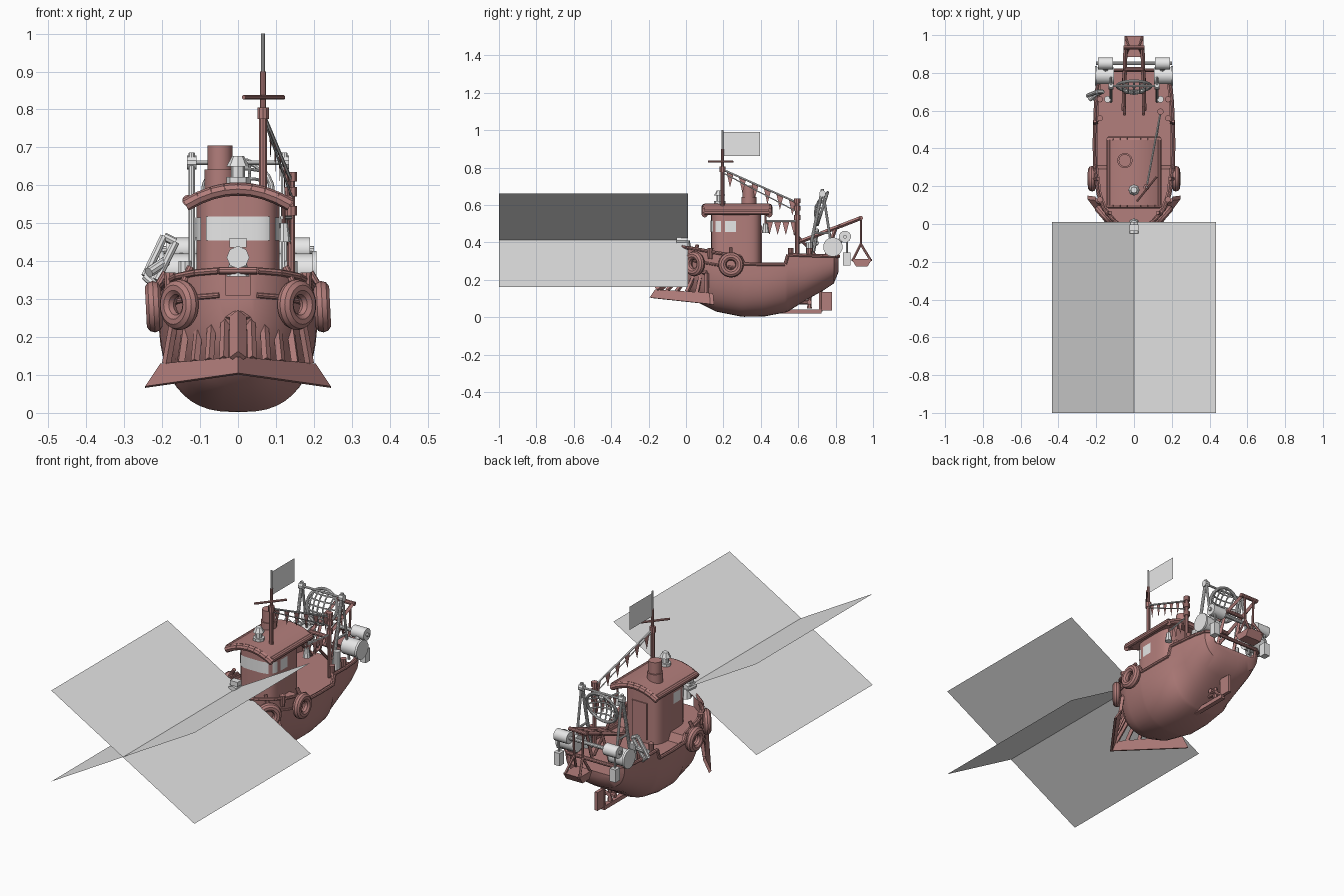
import bpy, bmesh, math
from mathutils import Vector, Matrix

if "Cube" in bpy.data.objects:
    bpy.data.objects.remove(bpy.data.objects["Cube"])


def material(name, rgb):
    m = bpy.data.materials.new(name)
    m.use_nodes = True
    m.diffuse_color = (*rgb, 1)
    m.node_tree.nodes["Principled BSDF"].inputs["Base Color"].default_value = (*rgb, 1)
    return m


ROSE = material("dusty_rose", (0.45, 0.21, 0.20))
GREY = material("pale_grey", (0.8, 0.8, 0.8))


def finish(bm, name, mat, angle=35):
    bmesh.ops.recalc_face_normals(bm, faces=bm.faces)
    me = bpy.data.meshes.new(name)
    bm.to_mesh(me)
    bm.free()
    me.materials.append(mat)
    me.shade_smooth()
    me.set_sharp_from_angle(angle=math.radians(angle))
    ob = bpy.data.objects.new(name, me)
    bpy.context.scene.collection.objects.link(ob)
    return ob


def loft(name, rings, mat, closed=True, caps=True):
    bm = bmesh.new()
    rows = [[bm.verts.new(p) for p in r] for r in rings]
    n = len(rows[0])
    for a, b in zip(rows, rows[1:]):
        for i in range(n if closed else n - 1):
            j = (i + 1) % n
            bm.faces.new((a[i], a[j], b[j], b[i]))
    if caps:
        bm.faces.new(rows[0])
        bm.faces.new(rows[-1])
    return finish(bm, name, mat)


def sheet(name, pts, mat):
    bm = bmesh.new()
    bm.faces.new([bm.verts.new(p) for p in pts])
    return finish(bm, name, mat)


def rod(name, a, b, r, mat, r2=None, sides=10):
    a, b = Vector(a), Vector(b)
    d = b - a
    m = Matrix.Translation((a + b) / 2) @ d.to_track_quat("Z", "Y").to_matrix().to_4x4()
    bm = bmesh.new()
    bmesh.ops.create_cone(bm, cap_ends=True, segments=sides, radius1=r,
                          radius2=r if r2 is None else r2, depth=d.length, matrix=m)
    return finish(bm, name, mat)


def path(name, pts, r, mat):
    for a, b in zip(pts, pts[1:]):
        rod(name, a, b, r, mat, sides=8)


def box(name, c, s, mat):
    bm = bmesh.new()
    bmesh.ops.create_cube(bm, size=1, matrix=Matrix.Translation(c) @ Matrix.Diagonal((*s, 1)))
    return finish(bm, name, mat)


def ring(name, c, axis, R, r, mat, n=24, k=10):
    m = Matrix.Translation(c) @ Vector(axis).to_track_quat("Z", "Y").to_matrix().to_4x4()
    rings = []
    for i in range(n + 1):
        a = math.tau * i / n
        rings.append([m @ Vector(((R + r * math.cos(b)) * math.cos(a),
                                  (R + r * math.cos(b)) * math.sin(a), r * math.sin(b)))
                      for b in (math.tau * j / k for j in range(k))])
    ob = loft(name, rings, mat, caps=False)
    bm = bmesh.new()
    bm.from_mesh(ob.data)
    bmesh.ops.remove_doubles(bm, verts=bm.verts, dist=1e-5)
    bm.to_mesh(ob.data)
    bm.free()


# Hull: y, half width, keel height, gunwale height
stations = [(-.02, .05, .2, .375), (.02, .11, .13, .37), (.08, .16, .07, .36),
            (.16, .19, .03, .345), (.29, .207, .004, .325), (.31, .208, .002, .285),
            (.42, .21, .004, .283), (.53, .208, .025, .283), (.545, .207, .03, .335),
            (.64, .203, .09, .33), (.73, .195, .14, .328), (.79, .18, .18, .327),
            (.815, .15, .24, .326)]
rings = []
for y, w, zb, zt in stations:
    outer = []
    for i in range(-12, 13):
        t = i / 12 * math.pi / 2
        outer.append((math.copysign(w * abs(math.sin(t)) ** .75, t), y,
                      zt - (zt - zb) * max(math.cos(t), 0) ** .75))
    deck = .31 if y < .3 else .268
    wi = w - .018
    rings.append(outer + [(wi, y, zt), (wi, y, deck), (-wi, y, deck), (-wi, y, zt)])
loft("hull", rings, ROSE)
for s in (-1, 1):
    path("gunwale", [(s * w, y, zt) for y, w, zb, zt in stations], .009, ROSE)
    path("rub_rail", [(s * w * .99, y, zt - .065) for y, w, zb, zt in stations[:5]], .007, ROSE)
for z in (.326, .375):
    y, w = (.815, .15) if z < .35 else (-.02, .05)
    rod("end_rail", (-w, y, z), (w, y, z), .01, ROSE)

# Rudder and skeg
box("rudder", (0, .745, .085), (.018, .07, .1), ROSE)
rod("rudder_post", (0, .72, .03), (0, .72, .16), .01, ROSE)
box("skeg", (0, .6, .03), (.025, .25, .022), ROSE)
rod("propeller_shaft", (0, .52, .08), (0, .67, .08), .012, ROSE)
for a in range(4):
    d = Vector((math.cos(a * 1.57), 0, math.sin(a * 1.57))) * .035
    rod("propeller_blade", (0, .66, .08), Vector((0, .66, .08)) + d, .008, ROSE, .014, 6)

# Bow ram: two slanted planks in a V, with bars rising to the hull
for s in (-1, 1):
    low = [Vector((0, -.195, .105)), Vector((s * .245, .13, .07))]
    high = [Vector((0, -.165, .148)), Vector((s * .205, .125, .13))]
    rail = [Vector((0, -.03, .255)), Vector((s * .17, .11, .235))]
    back = Vector((0, .02, -.004))
    loft("ram_plank", [[l, h, h + back, l + back] for l, h in zip(low, high)], ROSE)
    rod("ram_rail", rail[0], rail[1], .014, ROSE, sides=4)
    for i in range(6):
        f = i / 5
        rod("ram_bar", high[0].lerp(high[1], f * .92) + back * .5,
            rail[0].lerp(rail[1], f), .022 if i == 0 else .012, ROSE, sides=4)

# Fenders
for s in (-1, 1):
    ring("bow_fender", (s * .155, .045, .285), (s * .75, -.66, 0), .045, .022, ROSE)
    ring("side_fender", (s * .222, .24, .28), (1, 0, .05), .046, .022, ROSE)
    rod("bow_fender_rope", (s * .15, .05, .33), (s * .125, .06, .385), .01, ROSE)
    rod("side_fender_rope", (s * .22, .24, .32), (s * .19, .24, .37), .01, ROSE)
    for y in (.13, .56, .66):
        rod("bollard", (s * .18, y, .31), (s * .18, y, .37), .013, ROSE, .016)


# Cabin with rounded corners and glazed bands
def plan(deg, grow=0):
    c, q = math.cos(math.radians(deg)), math.sin(math.radians(deg))
    return (math.copysign((.11 + grow) * abs(c) ** .5, c),
            .268 + math.copysign((.133 + grow) * abs(q) ** .5, q))


loft("cabin", [[(*plan(a), z) for a in range(0, 360, 6)] for z in (.27, .58)], ROSE)


def window(name, a0, a1, z0, z1):
    angles = [a0 + (a1 - a0) * i / 12 for i in range(13)]
    loft(name, [[(*plan(a, .003), z) for a in angles] for z in (z0, z1)], GREY, False, False)


window("front_window", -124, -56, .455, .518)
for a0, a1 in ((-41, -20), (-11, 0)):
    window("left_window", a0, a1, .455, .515)
    window("right_window", -180 - a1, -180 - a0, .455, .515)
box("cabin_door", (0, .402, .39), (.09, .008, .2), ROSE)

# Arched roof with a thick lip
xs = [i / 8 for i in range(-8, 9)]
arch = [(x * .138, .608 - .042 * x * x) for x in xs]
under = [(x * .13, .572 - .027 * x * x) for x in reversed(xs)]
loft("roof", [[(x, y, z) for x, z in arch + under] for y in (.1, .445)], ROSE)
for y in (.1, .445):
    path("roof_lip", [(x, y, z - .018) for x, z in arch[::2]], .017, ROSE)
for s in (-1, 1):
    rod("roof_side_lip", (s * .132, .1, .56), (s * .132, .445, .56), .015, ROSE)

# Funnel and roof lamp
rod("funnel_base", (-.048, .336, .59), (-.048, .336, .642), .04, ROSE, sides=20)
rod("funnel", (-.048, .336, .64), (-.048, .336, .705), .033, ROSE, sides=20)
rod("roof_lamp_base", (0, .18, .6), (0, .18, .622), .03, GREY, sides=8)
rod("roof_lamp_glass", (0, .18, .62), (0, .18, .652), .018, GREY, sides=8)
rod("roof_lamp_cap", (0, .18, .65), (0, .18, .677), .03, GREY, .016, 8)

# Bow searchlight and its crossed beams
rod("searchlight", (0, -.05, .41), (0, .01, .41), .03, GREY, .024, 8)
box("searchlight_top", (0, -.02, .448), (.045, .035, .025), GREY)
rod("searchlight_stand", (0, 0, .36), (0, 0, .41), .03, GREY, .02, 8)
for s in (-1, 1):
    sheet("light_beam", [(-.435, -1, .412 - s * .25), (.435, -1, .412 + s * .25),
                         (.435, .01, .412 + s * .25), (-.435, .01, .412 - s * .25)], GREY)

# Mast, yard and flag
mx, my = .066, .195
rod("mast", (mx, my, .58), (mx, my, .8), .011, ROSE)
rod("mast_collar", (mx, my, .775), (mx, my, .805), .016, ROSE)
rod("upper_mast", (mx, my, .8), (mx, my, .9), .008, ROSE)
rod("flag_pole", (mx, my, .9), (mx, my, 1), .005, GREY)
rod("yard", (.015, .12, .832), (.12, .25, .832), .006, ROSE)
sheet("flag", [(mx, .2, .862), (mx, .395, .862), (mx, .395, .99), (mx, .2, .99)], GREY)

# Bunting lines with pennants
rod("bunting_post", (.14, .595, .28), (.14, .595, .62), .011, ROSE)
for z in (.52, .57, .61):
    rod("post_collar", (.14, .595, z), (.14, .595, z + .025), .017, ROSE)


def bunting(a, b, count, size):
    a, b = Vector(a), Vector(b)
    rod("bunting_line", a, b, .005, GREY, sides=6)
    step = (b - a).normalized() * size * .5
    for i in range(count):
        p = a.lerp(b, (i + .6) / count)
        sheet("pennant", [p - step, p + step, p - Vector((0, 0, size * 1.9))], ROSE)


bunting((mx, my, .79), (.14, .595, .612), 6, .042)
bunting((.115, .42, .515), (.14, .595, .515), 4, .04)
rod("stay", (.07, .2, .77), (.145, .6, .56), .003, GREY, sides=6)
rod("lantern", (.12, .425, .45), (.12, .425, .5), .02, GREY, .012, 8)
rod("lantern_hanger", (.12, .425, .5), (.12, .425, .55), .005, ROSE)

# Stern frames, winch drums and tackle
for s in (-1, 1):
    x = s * .122
    top = (x, .73, .685)
    rod("frame_post", (x, .65, .3), top, .009, GREY)
    rod("frame_strut", (x, .79, .3), top, .007, GREY)
    rod("frame_brace", (x, .68, .45), (x, .77, .45), .006, GREY)
    rod("frame_pulley", (x - .013, .73, .66), (x + .013, .73, .66), .018, GREY)
    rod("winch_drum", (s * .105, .785, .375), (s * .2, .785, .375), .045, GREY, sides=14)
    rod("winch_flange", (s * .195, .785, .375), (s * .207, .785, .375), .052, GREY, sides=14)
    rod("rear_drum", (s * .11, .85, .43), (s * .19, .85, .43), .032, GREY, sides=14)
    rod("drum_bracket", (s * .15, .785, .375), (s * .15, .85, .43), .014, GREY)
    rod("stern_bitt", (s * .14, .66, .3), (s * .14, .66, .4), .018, GREY)
    rod("tackle_rope", (s * .17, .86, .41), (s * .17, .86, .34), .005, GREY)
    box("tackle_block", (s * .17, .86, .31), (.035, .04, .07), GREY)
rod("rear_axle", (-.2, .85, .43), (.2, .85, .43), .01, GREY)
rod("frame_bar", (-.122, .73, .66), (.122, .73, .66), .006, GREY)

# Landing net: hoop with sagging cords
centre, up = Vector((0, .73, .58)), Vector((0, .3, .954))
side, out = Vector((1, 0, 0)), Vector((0, .954, -.3))
ring("net_hoop", centre, out, .09, .008, GREY)
for i in (-2, -1, 0, 1, 2):
    u = i * .03
    h = math.sqrt(.09 ** 2 - u * u)
    for p, q in ((side, up), (up, side)):
        cord = [centre + p * u + q * v - out * (.0081 - u * u - v * v) * 5
                for v in (-h, -h / 2, 0, h / 2, h)]
        path("net_cord", cord, .004, GREY)

# Rear boom and hanging grab
for s in (-1, 1):
    rod("boom_arm", (s * .055, .6, .4), (s * .045, .935, .53), .011, ROSE, sides=4)
    rod("boom_leg", (s * .055, .74, .3), (s * .05, .8, .475), .01, ROSE, sides=4)
    rod("boom_stay", (s * .05, .58, .45), (s * .055, .72, .3), .008, ROSE)
    for dy in (-.05, .05):
        rod("grab_link", (s * .025, .935, .39), (s * .045, .94 + dy, .3), .007, ROSE, sides=6)
    rod("boom_cable", (s * .03, .935, .53), (s * .025, .935, .39), .006, ROSE)
for y, z in ((.7, .439), (.82, .485), (.935, .53)):
    rod("boom_crossbar", (-.055, y, z), (.055, y, z), .011, ROSE)
loft("grab_bucket", [[(x, .885, .31), (x, .995, .31), (x, .97, .27), (x, .91, .27)]
                     for x in (-.05, .05)], ROSE)

# Anchor davit over the right side
path("davit", [(-.2, .66, .32), (-.245, .68, .36), (-.195, .7, .465), (-.165, .7, .45),
               (-.215, .68, .35)], .011, GREY)
rod("davit_hook", (-.235, .66, .37), (-.19, .7, .4), .014, GREY)
